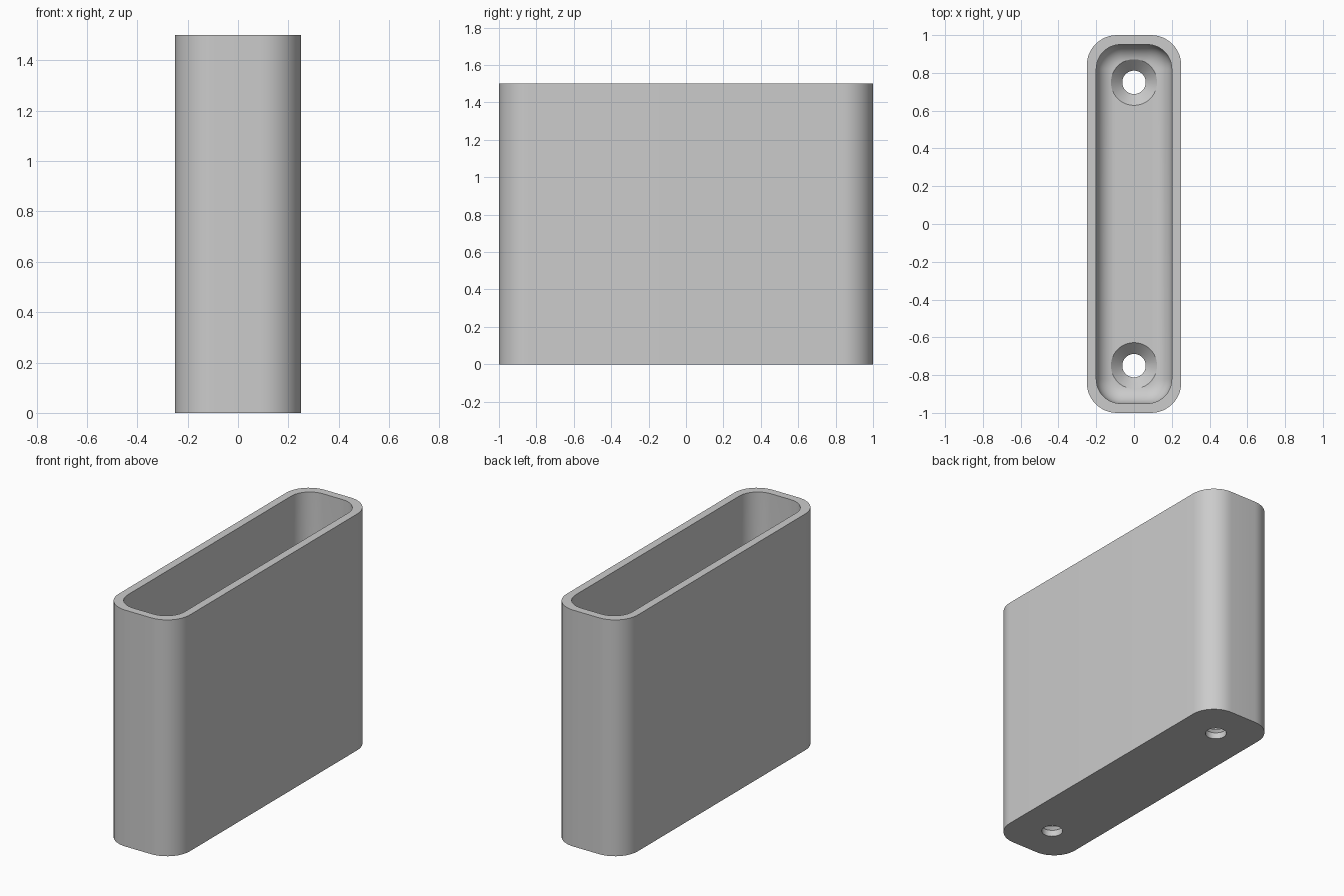
import bpy
import bmesh
import math

cube = bpy.data.objects.get("Cube")
if cube:
    bpy.data.objects.remove(cube, do_unlink=True)

HEIGHT, FLOOR, WALL = 1.5, 0.1, 0.05
HALF_X, HALF_Y = 0.25, 1.0
FILLET = 0.1
CORNER_STEPS, FILLET_STEPS = 12, 10

grey = bpy.data.materials.new("light grey")
grey.use_nodes = True
colour = (0.6, 0.6, 0.6, 1)
grey.diffuse_color = colour
grey.node_tree.nodes["Principled BSDF"].inputs["Base Color"].default_value = colour


def rounded_ring(bm, inset, radius, z):
    """Loop of vertices around a rounded rectangle."""
    ring = []
    cx, cy = HALF_X - inset - radius, HALF_Y - inset - radius
    for quarter, (sx, sy) in enumerate([(1, 1), (-1, 1), (-1, -1), (1, -1)]):
        for i in range(CORNER_STEPS + 1):
            a = (quarter + i / CORNER_STEPS) * math.pi / 2
            ring.append(bm.verts.new((sx * cx + radius * math.cos(a),
                                      sy * cy + radius * math.sin(a), z)))
    return ring


def circle_ring(bm, radius, y, z, count=48):
    return [bm.verts.new((radius * math.cos(i * math.tau / count),
                          y + radius * math.sin(i * math.tau / count), z))
            for i in range(count)]


def loft(bm, rings):
    """Join rings into a closed solid with capped ends."""
    for a, b in zip(rings, rings[1:]):
        for i in range(len(a)):
            j = (i + 1) % len(a)
            bm.faces.new((a[i], a[j], b[j], b[i]))
    bm.faces.new(rings[0][::-1])
    bm.faces.new(rings[-1])
    bmesh.ops.recalc_face_normals(bm, faces=bm.faces)


def make_object(name, bm):
    mesh = bpy.data.meshes.new(name)
    bm.to_mesh(mesh)
    bm.free()
    mesh.materials.append(grey)
    obj = bpy.data.objects.new(name, mesh)
    bpy.context.collection.objects.link(obj)
    return obj


# Open holder: outer wall, rim, inner wall, filleted floor
bm = bmesh.new()
rings = [rounded_ring(bm, 0, 0.16, 0),
         rounded_ring(bm, 0, 0.16, HEIGHT),
         rounded_ring(bm, WALL, 0.13, HEIGHT)]
for i in range(FILLET_STEPS + 1):
    a = i / FILLET_STEPS * math.pi / 2
    shrink = FILLET * (1 - math.cos(a))
    rings.append(rounded_ring(bm, WALL + shrink, 0.13 - shrink,
                              FLOOR + FILLET * (1 - math.sin(a))))
loft(bm, rings)
holder = make_object("holder_body", bm)

# Countersunk screw holes through the floor
bpy.context.view_layer.objects.active = holder
holder.select_set(True)
for name, y in (("front", -0.75), ("back", 0.75)):
    bm = bmesh.new()
    profile = [(0.062, -0.1), (0.062, 0.04), (0.122, FLOOR), (0.122, 0.2)]
    loft(bm, [circle_ring(bm, r, y, z) for r, z in profile])
    cutter = make_object(name + "_screw_hole_cutter", bm)
    cutter.hide_render = True
    cut = holder.modifiers.new(name + " screw hole", "BOOLEAN")
    cut.operation = "DIFFERENCE"
    cut.solver = "EXACT"
    cut.object = cutter
    bpy.ops.object.modifier_apply(modifier=cut.name)
    bpy.data.objects.remove(cutter, do_unlink=True)

bpy.ops.object.shade_smooth_by_angle(angle=math.radians(30))
